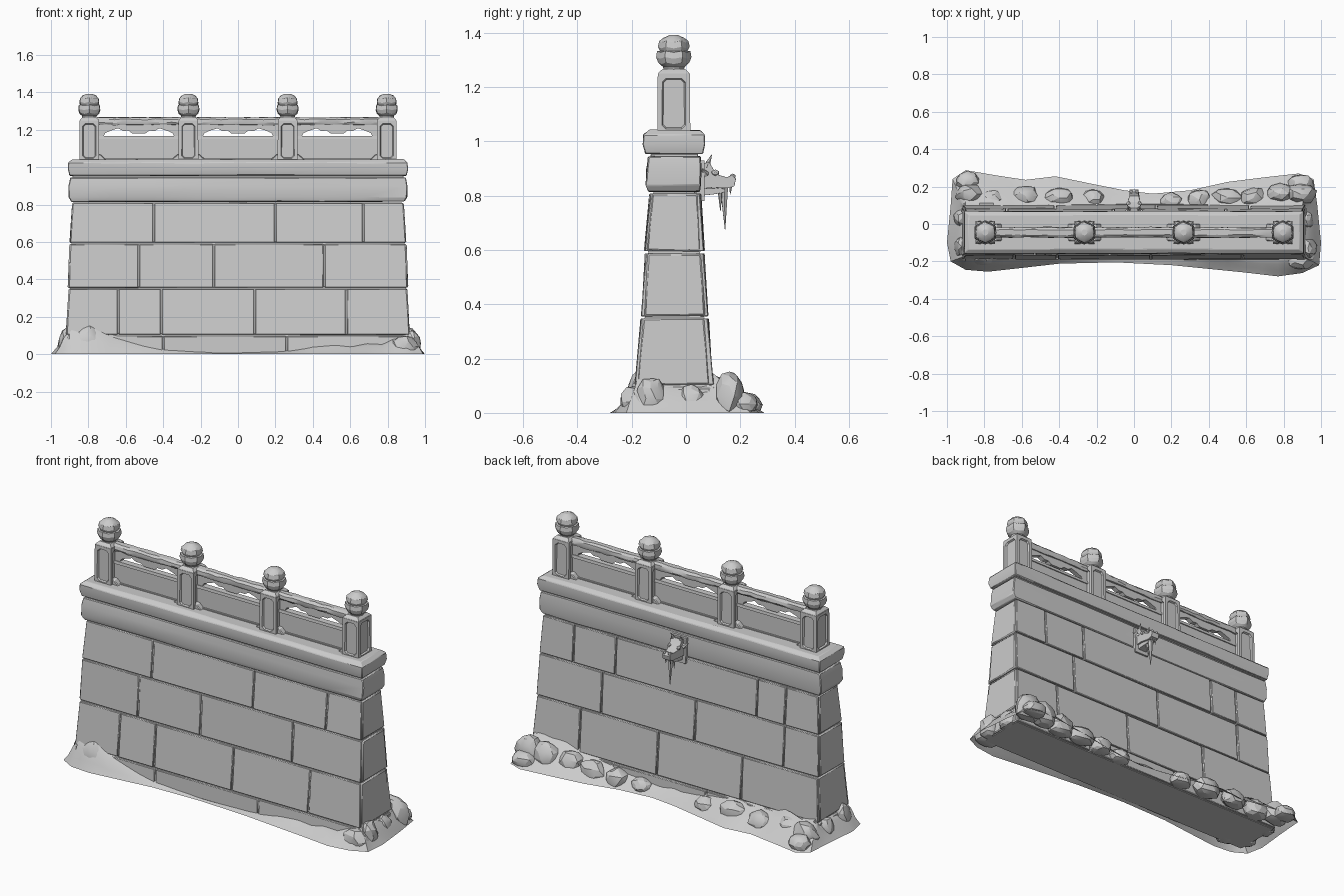
import bpy, bmesh, math, random
from mathutils import Vector, Matrix

random.seed(7)
if "Cube" in bpy.data.objects:
    bpy.data.objects.remove(bpy.data.objects["Cube"])

stone = bpy.data.materials.new("pale_grey_stone")
stone.use_nodes = True
GREY = (0.6, 0.6, 0.6, 1)
stone.diffuse_color = GREY
stone.node_tree.nodes["Principled BSDF"].inputs["Base Color"].default_value = GREY


def wobble(amount):
    return random.uniform(-amount, amount)


def finish(name, bm, bevel=0, smooth=25):
    bmesh.ops.recalc_face_normals(bm, faces=bm.faces[:])
    mesh = bpy.data.meshes.new(name)
    bm.to_mesh(mesh)
    bm.free()
    mesh.materials.append(stone)
    ob = bpy.data.objects.new(name, mesh)
    bpy.context.collection.objects.link(ob)
    if bevel:
        mod = ob.modifiers.new("worn_edges", "BEVEL")
        mod.width, mod.segments = bevel, 1
    if smooth:
        bpy.ops.object.select_all(action="DESELECT")
        ob.select_set(True)
        bpy.context.view_layer.objects.active = ob
        bpy.ops.object.shade_smooth_by_angle(angle=math.radians(smooth))
    return ob


def loft(bm, rings, cap=True):
    """Bridge equal rings of points and close both ends."""
    rings = [[bm.verts.new(p) for p in ring] for ring in rings]
    n = len(rings[0])
    for a, b in zip(rings, rings[1:]):
        for i in range(n):
            bm.faces.new((a[i], a[(i + 1) % n], b[(i + 1) % n], b[i]))
    if cap:
        bm.faces.new(rings[0][::-1])
        bm.faces.new(rings[-1])


def stack(bm, rows, cx=0, parts=1, rough=0):
    """Rectangles at rising heights: z, front y, back y, half width."""
    rings = []
    for z, front, back, half in rows:
        xs = [cx - half + 2 * half * i / parts for i in range(parts + 1)]
        ring = [(x, front) for x in xs] + [(x, back) for x in xs[::-1]]
        rings.append([(x + wobble(rough), y + wobble(rough), z + wobble(rough)) for x, y in ring])
    loft(bm, rings)


def prism(bm, profile, low, high, axis="y", pinch=1):
    """Extrude a profile along y (points are x, z) or x (points are y, z)."""
    def place(p, t):
        return (p[0], t, p[1]) if axis == "y" else (t * (pinch if p[0] > 0.12 else 1), p[0], p[1])
    loft(bm, [[place(p, t) for p in profile] for t in (low, high)])


def ball(bm, centre, size, rough=0.12, floor=0, detail=2):
    made = bmesh.ops.create_icosphere(bm, subdivisions=detail, radius=1)["verts"]
    for v in made:
        scale = 1 + wobble(rough)
        v.co = Vector([c + s * k * scale for c, s, k in zip(centre, size, v.co)])
        v.co.z = max(v.co.z, floor)


def spike(bm, base, tip, radius, sides=6):
    base, tip = Vector(base), Vector(tip)
    way = tip - base
    turn = way.to_track_quat("Z", "Y").to_matrix().to_4x4()
    bmesh.ops.create_cone(bm, cap_ends=True, segments=sides, radius1=radius, radius2=0.001,
                          depth=way.length, matrix=Matrix.Translation((base + tip) / 2) @ turn)


# Masonry courses: bottom row, top row, front joints, back joints
COURSES = [
    ((0, -.19, .107, .925), (.1, -.187, .102, .92), (-.4, .26), (-.2, .4)),
    ((.1, -.187, .1, .92), (.352, -.165, .082, .905), (-.64, -.41, .09, .58), (-.42, .12, .62)),
    ((.352, -.164, .08, .908), (.592, -.15, .066, .9), (-.53, -.13, .46), (-.68, -.11, .49)),
    ((.592, -.153, .067, .9), (.812, -.133, .054, .887), (-.45, .2, .67), (-.68, -.5, .41, .68)),
]
GAP = 0.004
core, ends = bmesh.new(), bmesh.new()
front_blocks, back_blocks = bmesh.new(), bmesh.new()
for low, high, *joints in COURSES:
    z0, z1 = low[0] + GAP, high[0] - GAP
    stack(core, [(z, f + .012, b - .014, h - .01) for z, f, b, h in (low, high)])
    # Whole-depth course that forms the two wall ends
    stack(ends, [(z, r[1] + .007, r[2] - .012, r[3]) for z, r in ((z0, low), (z1, high))], rough=.003)
    for bm, side, cuts in ((front_blocks, 1, joints[0]), (back_blocks, 2, joints[1])):
        inward = .03 if side == 1 else -.03
        edges = [-1, *cuts, 1]
        for a, b in zip(edges, edges[1:]):
            rings = []
            for z, row in ((z0, low), (z1, high)):
                half = row[3] - GAP
                x0, x1 = max(a + GAP, -half), min(b - GAP, half)
                y = row[side]
                rings.append([(x0, y + wobble(.003), z), (x1, y + wobble(.003), z),
                              (x1, y + inward, z), (x0, y + inward, z)])
            loft(bm, rings)
finish("wall_core", core)
finish("wall_ends", ends, .006)
finish("front_blocks", front_blocks, .003)
finish("back_blocks", back_blocks, .003)

# Frieze and coping
bm = bmesh.new()
stack(bm, [(.815, -.138, .05, .89), (.84, -.147, .054, .905), (.9, -.145, .056, .905),
           (.945, -.139, .053, .897)], parts=8, rough=.002)
finish("frieze", bm, .004)
bm = bmesh.new()
stack(bm, [(.93, -.13, .045, .885), (.955, -.13, .045, .885)])
stack(bm, [(.955, -.15, .061, .9), (.99, -.158, .069, .908), (1.025, -.157, .068, .906),
           (1.042, -.135, .05, .885)], parts=8, rough=.002)
finish("coping", bm, .003)

# Posts with sunk panels, splayed feet and bud finials
MID = -0.045
POSTS = (-.795, -.265, .265, .795)
for number, x in enumerate(POSTS, 1):
    bm = bmesh.new()
    stack(bm, [(1.03, -.106, .016, .053), (1.25, -.104, .014, .052)], x)
    bm.normal_update()
    sides = [f for f in bm.faces if abs(f.normal.z) < .5]
    bmesh.ops.inset_individual(bm, faces=sides, thickness=.024)
    corners = list({v for f in sides for v in f.verts})
    bmesh.ops.bevel(bm, geom=corners, offset=.014, affect="VERTICES", segments=1)
    panels = [f for f in bm.faces if len(f.verts) == 8]
    bm.normal_update()
    bmesh.ops.recalc_face_normals(bm, faces=bm.faces[:])
    bmesh.ops.inset_individual(bm, faces=panels, thickness=.005, depth=-.009)
    stack(bm, [(1.245, -.104, .014, .052), (1.255, -.1, .01, .049), (1.268, -.085, -.005, .035)], x)
    finish(f"post_{number}", bm, smooth=0)

    feet = bmesh.new()
    for way in (-1, 1):
        if abs(x + way * .1) < .8:
            prism(feet, [(x + way * d, z) for d, z in ((0, 1.03), (.095, 1.03), (.085, 1.045),
                                                       (.06, 1.068), (0, 1.07))], MID - .045, MID + .045)
    finish(f"post_foot_{number}", feet, .004)

    bud = bmesh.new()
    rings = []
    for z, r, ridge in ((1.26, .036, 0), (1.275, .04, 0), (1.285, .055, .05), (1.305, .062, .05),
                        (1.328, .059, .04), (1.333, .05, 0), (1.343, .056, .05), (1.365, .052, .03),
                        (1.382, .038, 0), (1.392, .016, 0)):
        ring = []
        for i in range(12):
            t = math.tau * i / 12
            k = r * (1 + (ridge if i % 2 else -ridge))
            lift = .006 if ridge and i % 2 else 0
            ring.append((x + k * math.cos(t), MID + k * math.sin(t), z + lift))
        rings.append(ring)
    loft(bud, rings)
    finish(f"post_finial_{number}", bud)

# Balustrade bays: solid panel, pierced band and worn handrail
HALF_BAND = [(-.22, 1.24), (-.22, 1.16), (-.188, 1.165), (-.18, 1.182), (-.15, 1.195),
             (-.11, 1.208), (-.085, 1.194), (-.055, 1.195), (-.035, 1.18)]
for number, (a, b) in enumerate(zip(POSTS, POSTS[1:]), 1):
    centre = (a + b) / 2
    bm = bmesh.new()
    stack(bm, [(1.03, MID - .014, MID + .014, .225), (1.152, MID - .014, MID + .014, .225)], centre)
    stack(bm, [(1.15, MID - .02, MID + .02, .225), (1.167, MID - .018, MID + .018, .225)], centre)
    stack(bm, [(1.03, MID - .024, MID + .024, .225), (1.046, MID - .024, MID + .024, .225)], centre)
    finish(f"bay_panel_{number}", bm)
    bm = bmesh.new()
    band = HALF_BAND + [(-x, z) for x, z in HALF_BAND[::-1]]
    prism(bm, [(centre + x, z) for x, z in band], MID - .014, MID + .014)
    finish(f"bay_pierced_band_{number}", bm)
    bm = bmesh.new()
    stack(bm, [(1.226, MID - .022, MID + .022, .222), (1.238, MID - .028, MID + .028, .222),
               (1.256, MID - .026, MID + .026, .222), (1.266, MID - .014, MID + .014, .222)],
          centre, 10, .003)
    finish(f"handrail_{number}", bm)

# Beast-head water spout on the back, with icicles
bm = bmesh.new()
prism(bm, [(-.045, .78), (.045, .78), (.05, .93), (-.05, .93)], .03, .068)
prism(bm, [(.05, .825), (.05, .915), (.085, .925), (.1, .9), (.118, .878), (.15, .868), (.17, .877),
           (.184, .862), (.178, .835), (.15, .828), (.1, .83)], -.034, .034, "x", .72)
prism(bm, [(.05, .8), (.05, .828), (.1, .828), (.145, .826), (.14, .812), (.1, .805)], -.026, .026, "x", .75)
for s in (-1, 1):
    spike(bm, (s * .022, .075, .905), (s * .032, .095, .952), .014)
    spike(bm, (s * .03, .07, .88), (s * .058, .06, .9), .016)
    spike(bm, (s * .015, .165, .84), (s * .015, .163, .805), .007)
    ball(bm, (s * .03, .108, .885), (.012, .016, .012), 0, detail=1)
    ball(bm, (s * .016, .172, .872), (.01, .012, .01), 0, detail=1)
finish("beast_spout", bm, .003)
bm = bmesh.new()
spike(bm, (0, .14, .835), (.002, .144, .675), .017)
spike(bm, (.012, .125, .83), (.012, .127, .745), .01)
spike(bm, (-.014, .128, .83), (-.015, .13, .77), .009)
finish("icicles", bm)

# Drifted ground skirt: outline x, y and height against the wall; open below
OUTLINE = [
    (-.97, .24, .12), (-.9, .288, .13), (-.75, .262, .12), (-.58, .236, .1), (-.42, .255, .11),
    (-.25, .22, .09), (-.05, .18, .07), (.1, .162, .06), (.3, .18, .08), (.5, .225, .11),
    (.7, .25, .13), (.88, .27, .15), (.96, .24, .13), (.98, .1, .1), (1, -.1, .11), (.99, -.22, .13),
    (.9, -.262, .11), (.77, -.28, .06), (.6, -.26, .05), (.4, -.24, .05), (.2, -.22, .015),
    (-.1, -.205, .01), (-.4, -.212, .035), (-.6, -.235, .09), (-.78, -.255, .15), (-.9, -.245, .13),
    (-.98, -.2, .12), (-1, -.1, .1), (-.98, .1, .1)]
dense = []
for p, q in zip(OUTLINE, OUTLINE[1:] + OUTLINE[:1]):
    dense += [Vector(p), (Vector(p) + Vector(q)) / 2]
rings = []
for step, rise in ((0, 0), (.3, .32), (.6, .68), (.85, .92), (1, 1)):
    ring = []
    for p in dense:
        inner = Vector((max(-.9, min(.9, p.x)), max(-.17, min(.085, p.y))))
        spot = p.xy.lerp(inner, step)
        lift = p.z * rise * (1 + wobble(.16))
        ring.append((spot.x, spot.y, lift))
    rings.append(ring)
bm = bmesh.new()
loft(bm, rings, cap=False)
finish("ground_skirt", bm)

# Rounded boulders banked along the back and around the ends
bm = bmesh.new()
BOULDERS = [(-.88, .16, .12), (-.76, .13, .11), (-.58, .15, .1), (-.4, .14, .11), (-.22, .13, .08),
            (.2, .115, .07), (.35, .13, .09), (.5, .14, .1), (.64, .14, .12), (.78, .16, .14),
            (.89, .16, .15), (.93, -.13, .13), (.92, .02, .1), (-.92, -.12, .13), (-.92, .03, .11),
            (-.8, -.17, .15), (.89, -.19, .1), (-.89, .225, .075), (.89, .215, .08)]
for x, y, top in BOULDERS:
    width = .055 + .2 * top + wobble(.01)
    if abs(x) > .9:
        width *= .6
    ball(bm, (x, y, top * .4), (width, .055, top * .62), .1)
finish("boulders", bm, smooth=20)
